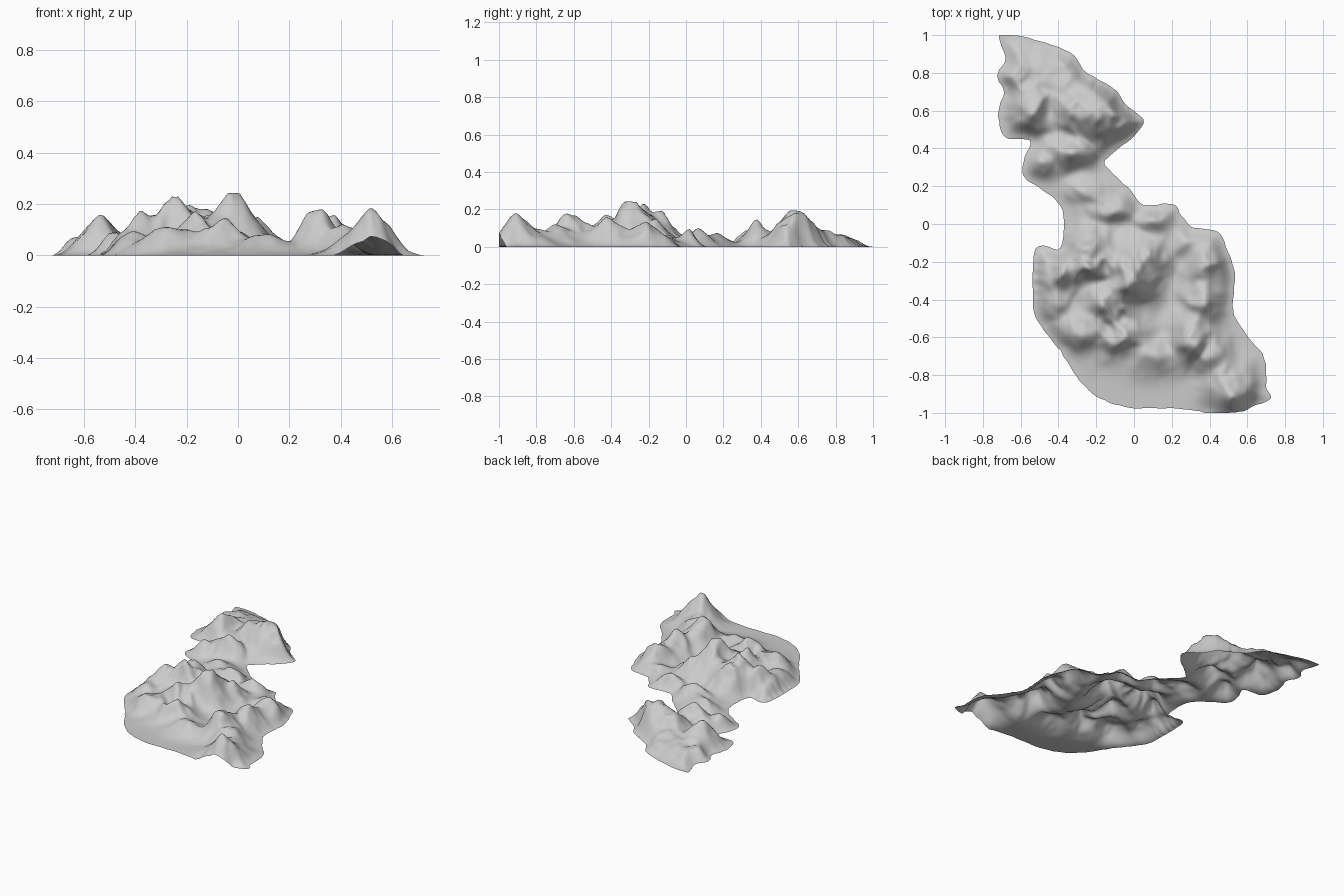
import bpy, math
from mathutils import Vector, noise, geometry, kdtree

if "Cube" in bpy.data.objects:
    bpy.data.objects.remove(bpy.data.objects["Cube"])

# Coastline, counter-clockwise not required (closed loop of control points)
COAST = [(-.71, 1), (-.64, 1), (-.47, .96), (-.33, .90), (-.26, .81), (-.11, .72),
         (-.04, .63), (.05, .55), (0, .465), (-.08, .40), (-.155, .33), (-.12, .275),
         (-.02, .18), (.05, .105), (.2, .105), (.25, .05), (.31, -.015), (.44, -.04),
         (.49, -.13), (.535, -.265), (.525, -.46), (.59, -.58), (.69, -.71), (.70, -.86),
         (.725, -.925), (.64, -.96), (.56, -.995), (.40, -1), (.22, -.975), (0, -.975),
         (-.14, -.94), (-.24, -.88), (-.33, -.77), (-.39, -.67), (-.49, -.545),
         (-.535, -.42), (-.52, -.13), (-.39, -.125), (-.38, .07), (-.47, .17), (-.58, .25),
         (-.58, .355), (-.55, .44), (-.68, .46), (-.72, .58), (-.69, .70), (-.725, .79),
         (-.68, .87), (-.705, .95)]

# Summits: x, y, height, radius along x, radius along y
NORTH = [(-.17, .58, .19, .15, .14), (-.32, .60, .15, .12, .15), (-.52, .60, .145, .10, .13),
         (-.62, .78, .075, .12, .12), (-.40, .78, .075, .20, .12), (-.03, .55, .09, .08, .08)]
NECK = [(-.34, .37, .135, .12, .09), (-.48, .33, .08, .09, .09), (-.24, .16, .075, .11, .07),
        (-.12, .07, .09, .13, .08), (.10, .01, .085, .09, .08), (.30, -.10, .06, .12, .09)]
SOUTH = [(-.23, -.21, .24, .13, .13), (-.38, -.27, .15, .11, .12), (-.02, -.29, .235, .11, .14),
         (-.14, -.42, .16, .15, .12), (.08, -.18, .125, .10, .10), (-.27, -.57, .115, .13, .10),
         (-.07, -.60, .13, .13, .12), (.10, -.71, .075, .12, .09), (-.42, -.42, .085, .10, .12),
         (.38, -.22, .12, .09, .11), (.36, -.42, .14, .09, .14), (.31, -.62, .19, .095, .12),
         (.42, -.72, .12, .09, .10), (.51, -.90, .165, .105, .125)]
PEAKS = NORTH + NECK + SOUTH


def catmull(pts, n):
    """Round the coastline and roughen it slightly."""
    out = []
    for i in range(len(pts)):
        a, b, c, d = (Vector(pts[(i + k) % len(pts)]) for k in (-1, 0, 1, 2))
        for s in range(n):
            t = s / n
            p = .5 * (2 * b + (c - a) * t + (2 * a - 5 * b + 4 * c - d) * t * t
                      + (3 * b - a - 3 * c + d) * t ** 3)
            w = noise.noise_vector(Vector((p.x * 25, p.y * 25, 3)))
            p += Vector((w.x, w.y)) * .006
            out.append(Vector((max(-.725, min(.725, p.x)), max(-1, min(1, p.y)))))
    return out


def inside(p, poly):
    hit = False
    for a, b in zip(poly, poly[1:] + poly[:1]):
        if (a.y > p.y) != (b.y > p.y) and p.x < (b.x - a.x) * (p.y - a.y) / (b.y - a.y) + a.x:
            hit = not hit
    return hit


coast = catmull(COAST, 6)

# The south-east headland is cut off sheer, so it takes no shore falloff
shore = [p for p in coast if not (p.y < -.965 and .39 < p.x < .63)]
tree = kdtree.KDTree(len(shore))
for i, p in enumerate(shore):
    tree.insert((p.x, p.y, 0), i)
tree.balance()


def height(p):
    # Warp the plan position so that spurs and gullies meander
    w = noise.noise_vector(Vector((p.x * 7, p.y * 7, 1.3)))
    x, y = p.x + .025 * w.x, p.y + .025 * w.y
    total = 0
    for px, py, h, rx, ry in PEAKS:
        dy = (y - py) / (ry * (.8 if y < py else 1.1))
        d = ((x - px) / rx) ** 2 + dy * dy
        total += (h * math.exp(-.9 * d ** .85)) ** 3
    z = total ** (1 / 3)
    # Ridges and gullies, stronger on high ground
    r1 = 1 - 2.4 * abs(noise.noise(Vector((x * 8, y * 8, 5.1))))
    r2 = 1 - 2.4 * abs(noise.noise(Vector((x * 17, y * 13, 9.7))))
    z *= .9 + .18 * r1 + .09 * r2
    d = tree.find((p.x, p.y, 0))[2]
    t = min(1, d / .085)
    return min(.243, max(0, z * (t * t * (3 - 2 * t)) ** .8))


# Triangulate the plan and lift it into an open terrain sheet
STEP = .015
points = list(coast)
for j in range(int(2 / STEP) + 1):
    for i in range(int(1.5 / STEP) + 1):
        p = Vector((-.75 + (i + .5 * (j % 2)) * STEP, -1 + j * STEP))
        if inside(p, coast) and min((p - coast[k]).length_squared
                                    for k in range(0, len(coast))) > (STEP * .6) ** 2:
            points.append(p)
n = len(coast)
verts, _, faces, *_ = geometry.delaunay_2d_cdt(
    points, [(i, (i + 1) % n) for i in range(n)], [], 1, 1e-5)

mesh = bpy.data.meshes.new("island_terrain")
mesh.from_pydata([(v.x, v.y, height(v)) for v in verts], [], [tuple(f) for f in faces])
mesh.update()
if sum(f.normal.z for f in mesh.polygons) < 0:
    mesh.flip_normals()
island = bpy.data.objects.new("island_terrain", mesh)
bpy.context.collection.objects.link(island)
for f in mesh.polygons:
    f.use_smooth = True
